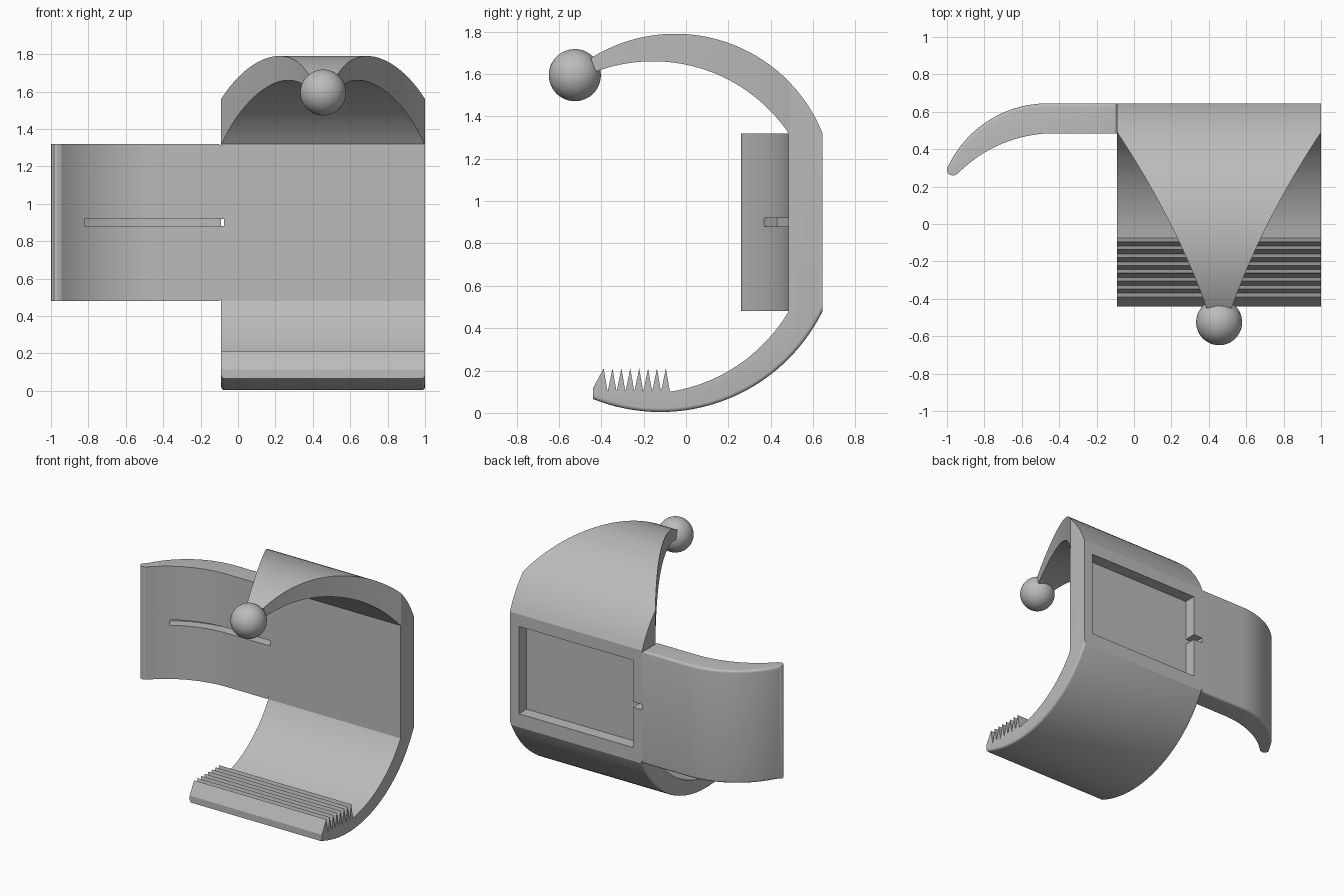
import bpy, bmesh, math
from mathutils import Vector, Matrix

cube = bpy.data.objects.get("Cube")
if cube:
    bpy.data.objects.remove(cube, do_unlink=True)

grey = bpy.data.materials.new("plain grey")
grey.use_nodes = True
COLOUR = (0.5, 0.5, 0.5, 1)
grey.diffuse_color = COLOUR
grey.node_tree.nodes["Principled BSDF"].inputs["Base Color"].default_value = COLOUR

LEFT, RIGHT, MID = 1.0, -0.09, 0.455      # clamp sides and centre line
LOW, HIGH = 0.48, 1.32                    # back plate height range
BACK, INNER = 0.645, 0.485                # back plate depth range


def arc(p, q, c, n=32):
    """Points from p to q around centre c."""
    p, q, c = Vector(p), Vector(q), Vector(c)
    a, b = p - c, q - c
    a0, a1 = math.atan2(a.y, a.x), math.atan2(b.y, b.x)
    pts = []
    for i in range(n + 1):
        t = i / n
        r, ang = a.length * (1 - t) + b.length * t, a0 + (a1 - a0) * t
        pts.append((c.x + r * math.cos(ang), c.y + r * math.sin(ang)))
    return pts


def finish(name, bm):
    bmesh.ops.recalc_face_normals(bm, faces=bm.faces)
    mesh = bpy.data.meshes.new(name)
    bm.to_mesh(mesh)
    bm.free()
    mesh.materials.append(grey)
    obj = bpy.data.objects.new(name, mesh)
    bpy.context.collection.objects.link(obj)
    return obj


def prism(name, outline, axis, lo, hi, rounded=None):
    """Extrude an outline along x or z; round the edges picked by a rule."""
    place = (lambda p, h: (h, p[0], p[1])) if axis == "x" else (lambda p, h: (p[0], p[1], h))
    bm = bmesh.new()
    face = bm.faces.new([bm.verts.new(place(p, lo)) for p in outline])
    out = bmesh.ops.extrude_face_region(bm, geom=[face])
    shift = Vector(place((0, 0), hi - lo))
    bmesh.ops.translate(bm, vec=shift, verts=[g for g in out["geom"] if isinstance(g, bmesh.types.BMVert)])
    bmesh.ops.recalc_face_normals(bm, faces=bm.faces)
    if rounded:
        edges = [e for e in bm.edges if rounded(e)]
        bmesh.ops.bevel(bm, geom=edges, offset=0.018, segments=5, profile=0.5, affect="EDGES")
    return finish(name, bm)


def box(name, x, y, z):
    return prism(name, [(x[0], y[0]), (x[1], y[0]), (x[1], y[1]), (x[0], y[1])], "z", *z)


def activate(obj):
    bpy.ops.object.select_all(action="DESELECT")
    obj.select_set(True)
    bpy.context.view_layer.objects.active = obj


def cut(obj, cutters):
    activate(obj)
    for c in cutters:
        c.hide_render = True
        mod = obj.modifiers.new("cut", "BOOLEAN")
        mod.operation, mod.solver, mod.object = "DIFFERENCE", "EXACT", c
        bpy.ops.object.modifier_apply(modifier=mod.name)


def smooth(obj):
    activate(obj)
    bpy.ops.object.shade_smooth_by_angle(angle=math.radians(20))


# Clamp body: open C profile with a toothed lower jaw
outer = arc((-0.45, 1.675), (BACK, HIGH), (-0.05, 1.041)) + arc((BACK, LOW), (-0.44, 0.066), (-0.12, 0.858))
teeth = []
for i in range(8):
    tip = -0.095 - 0.042 * i
    teeth += [(tip + 0.019, 0.1), (tip, 0.21)]
jaw = arc((INNER, LOW), (-0.076, 0.1), (-0.2, 0.878))[:-1]
inner = [(-0.44, 0.115)] + teeth[::-1] + jaw[::-1]
inner += arc((INNER, HIGH), (-0.425, 1.612), (-0.16, 0.888))


def lower_outer_rim(e):
    a, b = (v.co for v in e.verts)
    rim = abs(a.x - b.x) < 1e-4 and (a.x > 0 or max(a.z, b.z) < LOW + 0.01)
    on_curve = all(math.hypot(p.y + 0.12, p.z - 0.858) > 0.845 and p.z < LOW + 0.01 for p in (a, b))
    return rim and on_curve


body = prism("clamp_body", outer + inner, "x", RIGHT, LEFT, lower_outer_rim)

# Tapering of the upper arm, mirrored about the centre line
start, ctrl, end = Vector((RIGHT, 0.49)), Vector((0.218, 0.023)), Vector((0.385, -0.44))
curve = [start * (1 - t) ** 2 + ctrl * 2 * t * (1 - t) + end * t * t for t in (i / 24 for i in range(25))]
side = [tuple(p) for p in curve] + [(0.385, -0.7), (-0.3, -0.7), (-0.3, 0.49)]
tapers = [prism("taper_cutter", s, "z", HIGH + 0.001, 2.0)
          for s in (side, [(2 * MID - x, y) for x, y in side])]

# Side strap curling forward
strap_centre = Vector((-0.42, -0.239))
strap_outline = [(RIGHT, BACK)] + arc((-0.46, BACK), (-1.0, 0.295), (-0.46, 0.057))
strap_outline += [(-0.998, 0.275), (-0.985, 0.262), (-0.965, 0.259)]
strap_outline += arc((-0.945, 0.267), (-0.42, INNER), strap_centre) + [(RIGHT, INNER)]


def strap_back_rim(e):
    a, b = (v.co for v in e.verts)
    behind = all((p.xy - strap_centre).length > 0.75 and p.y > 0.3 for p in (a, b))
    return abs(a.z - b.z) < 1e-4 and behind


strap = prism("side_strap", strap_outline, "z", LOW, HIGH, strap_back_rim)

# Keyhole slot following the strap, with its round blind hole
hole = Vector((-0.82, 0.37))
out_dir = (hole - strap_centre).normalized()
near, far = [strap_centre + out_dir * r for r in (0.69, 0.799)]
slot_outline = arc(near, (-0.42, 0.451), strap_centre) + [(-0.075, 0.451), (-0.075, 0.56)]
slot_outline += arc((-0.42, 0.56), far, strap_centre)
slot = prism("slot_cutter", slot_outline, "z", 0.88, 0.92)
bm = bmesh.new()
bmesh.ops.create_cone(bm, cap_ends=True, segments=48, radius1=0.083, radius2=0.083, depth=0.2)
axis = Vector((out_dir.x, out_dir.y, 0))
middle = strap_centre + out_dir * 0.702
bm.transform(Matrix.Translation((middle.x, middle.y, 0.9)) @ axis.to_track_quat("Z", "Y").to_matrix().to_4x4())
hole_cutter = finish("hole_cutter", bm)

# Back pocket and the notch joining it to the slot
pocket = box("pocket_cutter", (-0.015, 0.925), (0.555, 0.75), (0.58, 1.23))
notch = box("notch_cutter", (-0.12, 0.01), (0.556, 0.75), (0.88, 0.92))

cut(body, tapers + [pocket, notch, slot])
cut(strap, [slot, hole_cutter])
for c in tapers + [pocket, notch, slot, hole_cutter]:
    bpy.data.objects.remove(c, do_unlink=True)

# Ball on the arm tip
bm = bmesh.new()
bmesh.ops.create_uvsphere(bm, u_segments=48, v_segments=24, radius=0.123)
bmesh.ops.translate(bm, vec=(MID, -0.525, 1.595), verts=bm.verts)
ball = finish("tip_ball", bm)

for part in (body, strap, ball):
    smooth(part)
